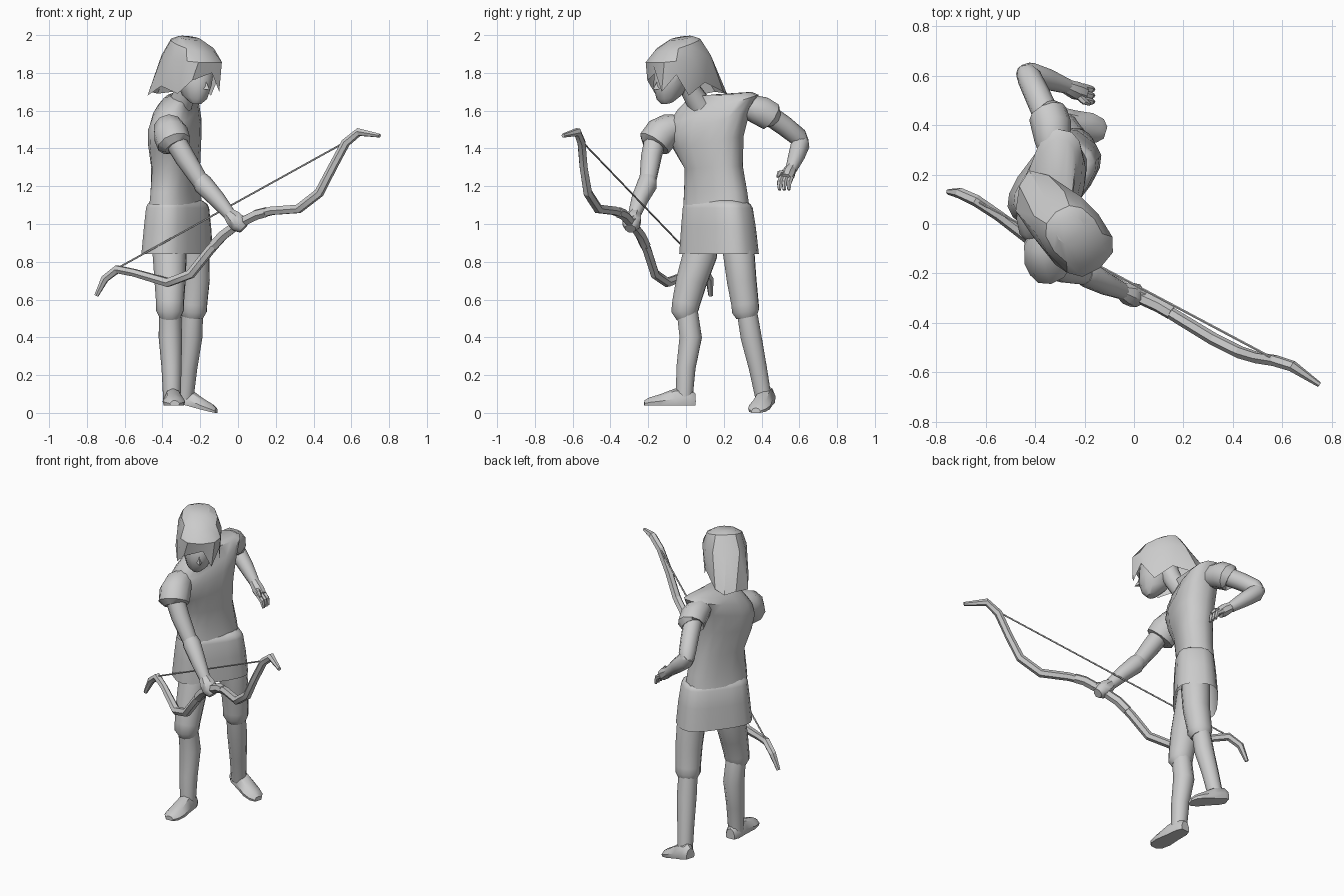
import bpy, math
from mathutils import Vector as V

grey = bpy.data.materials.new("plain grey")
grey.diffuse_color = (0.6, 0.6, 0.6, 1)


def loft(name, rings, cap_start=True, cap_end=True, angle=40):
    """Skin a list of equal-length point rings."""
    n = len(rings[0])
    verts = [tuple(p) for r in rings for p in r]
    faces = [(k * n + i, k * n + (i + 1) % n, (k + 1) * n + (i + 1) % n, (k + 1) * n + i)
             for k in range(len(rings) - 1) for i in range(n)]
    if cap_start:
        faces.append(tuple(reversed(range(n))))
    if cap_end:
        faces.append(tuple(range(len(verts) - n, len(verts))))
    me = bpy.data.meshes.new(name)
    me.from_pydata(verts, [], faces)
    me.materials.append(grey)
    ob = bpy.data.objects.new(name, me)
    bpy.context.collection.objects.link(ob)
    bpy.ops.object.select_all(action='DESELECT')
    ob.select_set(True)
    bpy.context.view_layer.objects.active = ob
    bpy.ops.object.mode_set(mode='EDIT')
    bpy.ops.mesh.select_all(action='SELECT')
    bpy.ops.mesh.normals_make_consistent(inside=False)
    bpy.ops.object.mode_set(mode='OBJECT')
    bpy.ops.object.shade_smooth_by_angle(angle=math.radians(angle))
    return ob


def spow(v, power):
    return math.copysign(abs(v) ** (2 / power), v)


def oval(c, a, b, turn, n=16, power=2.5, tilt=0.0):
    """Ring with half-axes a, b; a turned from x in degrees; sloped along y by tilt."""
    pts, t = [], math.radians(turn)
    for i in range(n):
        k = 2 * math.pi * (i + 0.5) / n
        u, w = a * spow(math.cos(k), power), b * spow(math.sin(k), power)
        x, y = u * math.cos(t) - w * math.sin(t), u * math.sin(t) + w * math.cos(t)
        pts.append(V((c[0] + x, c[1] + y, c[2] + tilt * y)))
    return pts


def tube(name, path, n=8, angle=40):
    """Tube along (x, y, z, radius) points."""
    pts = [V(p[:3]) for p in path]
    rings, ref = [], V((0.31, 0.9, 0.2))
    for i, p in enumerate(pts):
        d = (pts[min(i + 1, len(pts) - 1)] - pts[max(i - 1, 0)]).normalized()
        u = (ref - d * ref.dot(d)).normalized()
        w = d.cross(u)
        ref = u
        r = path[i][3]
        rings.append([p + u * r * math.cos(2 * math.pi * k / n)
                      + w * r * math.sin(2 * math.pi * k / n) for k in range(n)])
    return loft(name, rings, angle=angle)


# Tunic: twisting from hips to sloping shoulders, flared hem
loft("tunic", [oval(c, a, b, turn, tilt=t) for c, a, b, turn, t in [
    ((-0.33, 0.16, 1.10), 0.187, 0.108, 60, 0.0),
    ((-0.33, 0.157, 1.17), 0.18, 0.102, 60, 0.0),
    ((-0.33, 0.147, 1.30), 0.16, 0.108, 62, 0.05),
    ((-0.335, 0.12, 1.43), 0.19, 0.12, 68, 0.2),
    ((-0.335, 0.12, 1.53), 0.22, 0.122, 73, 0.3),
    ((-0.33, 0.145, 1.605), 0.242, 0.108, 78, 0.33),
    ((-0.325, 0.15, 1.65), 0.2, 0.08, 80, 0.25),
    ((-0.30, 0.09, 1.68), 0.07, 0.05, 80, 0.1)]], cap_start=False)

# Skirt, open below, with a folded waistband
loft("skirt", [oval(c, a, b, 53, power=3.1) for c, a, b in [
    ((-0.322, 0.175, 0.84), 0.222, 0.130),
    ((-0.32, 0.172, 0.98), 0.208, 0.123),
    ((-0.32, 0.168, 1.085), 0.194, 0.116),
    ((-0.32, 0.165, 1.105), 0.186, 0.108),
    ((-0.325, 0.16, 1.125), 0.16, 0.09)]], cap_start=False)

# Legs: breeches gathered at the knee, then calves
tube("front_breeches", [(-0.36, 0.09, 0.95, 0.085), (-0.362, 0.075, 0.84, 0.092),
                        (-0.36, 0.03, 0.70, 0.084), (-0.36, 0.0, 0.58, 0.075),
                        (-0.36, -0.005, 0.54, 0.074), (-0.36, 0.005, 0.51, 0.058)], 12)
tube("front_calf", [(-0.36, 0.005, 0.55, 0.058), (-0.358, 0.025, 0.40, 0.062),
                    (-0.352, 0.0, 0.24, 0.053), (-0.35, -0.01, 0.07, 0.046)], 10)
tube("back_breeches", [(-0.25, 0.26, 0.95, 0.085), (-0.234, 0.28, 0.84, 0.085),
                       (-0.228, 0.295, 0.70, 0.08), (-0.235, 0.312, 0.58, 0.074),
                       (-0.237, 0.316, 0.54, 0.074), (-0.24, 0.322, 0.51, 0.058)], 12)
tube("back_calf", [(-0.24, 0.32, 0.55, 0.056), (-0.247, 0.345, 0.40, 0.058),
                   (-0.265, 0.38, 0.24, 0.05), (-0.28, 0.41, 0.08, 0.045)], 10)


def foot(name, heel, toe):
    """Shoe from heel to toe, (x, y, sole z)."""
    heel, toe = V(heel), V(toe)
    side = V((toe.y - heel.y, heel.x - toe.x, 0)).normalized()
    rings = []
    for t, w, h in [(0, 0.03, 0.06), (0.12, 0.045, 0.085), (0.4, 0.05, 0.085),
                    (0.7, 0.06, 0.055), (0.9, 0.05, 0.04), (1, 0.025, 0.025)]:
        c = heel.lerp(toe, t)
        rings.append([c + side * (w * k) + V((0, 0, h * z)) for k, z in
                      [(-0.9, 0), (0.9, 0), (1, 0.4), (0.6, 0.9), (0, 1.05), (-0.6, 0.9), (-1, 0.4)]])
    loft(name, rings)


foot("front_foot", (-0.35, 0.05, 0.04), (-0.335, -0.22, 0.04))
foot("back_foot", (-0.34, 0.44, 0.06), (-0.115, 0.37, 0.0))

# Front arm reaching down to the bow
tube("front_sleeve", [(-0.36, -0.03, 1.52, 0.06), (-0.365, -0.08, 1.505, 0.083),
                      (-0.355, -0.13, 1.475, 0.094), (-0.338, -0.168, 1.425, 0.091),
                      (-0.33, -0.175, 1.41, 0.06)], 10)
tube("front_upper_arm", [(-0.345, -0.16, 1.46, 0.058), (-0.28, -0.185, 1.35, 0.055),
                         (-0.19, -0.205, 1.21, 0.044)], 10)
tube("front_forearm", [(-0.205, -0.20, 1.24, 0.046), (-0.185, -0.205, 1.21, 0.054),
                       (-0.11, -0.245, 1.13, 0.045), (-0.04, -0.275, 1.045, 0.033)], 10)
tube("front_hand", [(-0.05, -0.27, 1.055, 0.034), (-0.025, -0.28, 1.03, 0.047),
                    (0.005, -0.29, 1.0, 0.05), (0.03, -0.295, 0.975, 0.03)], 8)
tube("front_thumb", [(0, -0.27, 1.03, 0.02), (0.035, -0.285, 1.025, 0.018),
                     (0.06, -0.305, 1.01, 0.01)], 6)

# Back arm bent with the hand returning forward
tube("back_sleeve", [(-0.32, 0.28, 1.625, 0.06), (-0.33, 0.34, 1.617, 0.073),
                     (-0.335, 0.40, 1.597, 0.082), (-0.348, 0.445, 1.57, 0.08),
                     (-0.355, 0.45, 1.565, 0.06)], 10)
tube("back_upper_arm", [(-0.345, 0.42, 1.59, 0.055), (-0.39, 0.52, 1.52, 0.053),
                        (-0.425, 0.595, 1.46, 0.05), (-0.435, 0.615, 1.425, 0.04)], 10)
tube("back_forearm", [(-0.445, 0.605, 1.455, 0.04), (-0.42, 0.605, 1.42, 0.05),
                      (-0.35, 0.585, 1.36, 0.044), (-0.265, 0.555, 1.285, 0.03)], 10)
tube("back_hand", [(-0.275, 0.557, 1.295, 0.03), (-0.235, 0.54, 1.265, 0.038),
                   (-0.205, 0.53, 1.24, 0.033)], 8)
for i in range(3):
    y = 0.555 - 0.025 * i
    tube(f"back_finger_{i + 1}", [(-0.21, y, 1.245, 0.016), (-0.175, y - 0.01, 1.22, 0.015),
                                  (-0.165, y - 0.01, 1.18, 0.009)], 6)
tube("back_thumb", [(-0.23, 0.525, 1.27, 0.016), (-0.2, 0.495, 1.27, 0.014),
                    (-0.18, 0.485, 1.25, 0.008)], 6)

# Head, turned and bowed forward
FWD, SIDE, ORIGIN = V((0.62, -0.78, 0)), V((0.78, 0.62, 0)), V((-0.27, -0.01, 0))


def head_point(f, s, z):
    return ORIGIN + FWD * f + SIDE * s + V((0, 0, z))


def head_ring(z, f, s, rf, rs, tilt, power=2.0, n=12):
    pts = []
    for i in range(n):
        a = 2 * math.pi * i / n
        df, ds = rf * spow(math.cos(a), power), rs * spow(math.sin(a), power)
        pts.append(head_point(f + df, s + ds, z + tilt * df))
    return pts


tube("neck", [(-0.31, 0.08, 1.62, 0.065), (-0.28, 0.03, 1.70, 0.056), (-0.26, 0, 1.78, 0.06)], 10)
loft("head", [head_ring(*r) for r in [
    (1.64, 0.10, -0.02, 0.03, 0.03, -0.2), (1.675, 0.085, -0.015, 0.075, 0.065, -0.2),
    (1.75, 0.07, -0.01, 0.11, 0.09, -0.2), (1.84, 0.045, 0, 0.13, 0.11, -0.3),
    (1.91, 0.04, 0, 0.08, 0.08, -0.3)]])
loft("nose", [[head_point(0.16, -0.01, 1.78)] * 3,
              [head_point(0.16, -0.03, 1.715), head_point(0.205, -0.01, 1.71),
               head_point(0.16, 0.01, 1.715)]], cap_start=False)

# Hair: cap whose last ring drops into uneven pointed locks (forward, side, height)
tips = [head_point(*t) for t in [
    (0.20, 0.01, 1.80), (0.20, 0.06, 1.70), (0.14, 0.11, 1.79), (0.06, 0.115, 1.68),
    (-0.05, 0.115, 1.75), (-0.21, 0.07, 1.70), (-0.275, 0.02, 1.69), (-0.25, -0.05, 1.70),
    (-0.18, -0.125, 1.68), (-0.05, -0.135, 1.73), (0.09, -0.135, 1.69), (0.17, -0.10, 1.76)]]
loft("hair", [head_ring(1.985, 0.02, 0.0, 0.06, 0.06, -0.2),
              head_ring(1.95, 0.045, 0.0, 0.12, 0.105, -0.3, 2.4),
              head_ring(1.875, 0.04, 0.0, 0.175, 0.13, -0.12, 2.8), tips], cap_end=False, angle=30)

# Bow: faceted recurved limbs, grip and string
tube("bow", [(-0.75, 0.13, 0.62, 0.012), (-0.705, 0.125, 0.71, 0.022), (-0.64, 0.095, 0.76, 0.024),
             (-0.55, 0.035, 0.742, 0.022), (-0.37, -0.10, 0.69, 0.026), (-0.25, -0.165, 0.735, 0.026),
             (-0.15, -0.205, 0.86, 0.026), (-0.08, -0.24, 0.94, 0.024), (0, -0.285, 1.0, 0.023),
             (0.10, -0.33, 1.05, 0.024), (0.18, -0.38, 1.07, 0.025), (0.32, -0.465, 1.08, 0.026),
             (0.43, -0.52, 1.165, 0.026), (0.50, -0.542, 1.30, 0.024), (0.57, -0.553, 1.43, 0.024),
             (0.64, -0.575, 1.487, 0.023), (0.75, -0.65, 1.468, 0.011)], 6, angle=25)
tube("bow_grip", [(-0.13, -0.215, 0.885, 0.029), (-0.08, -0.24, 0.94, 0.029), (0, -0.285, 1.0, 0.028),
                  (0.10, -0.33, 1.05, 0.029), (0.15, -0.36, 1.063, 0.028)], 6, angle=25)
tube("bow_string", [(-0.64, 0.095, 0.765, 0.005), (0.58, -0.553, 1.44, 0.005)], 5)
